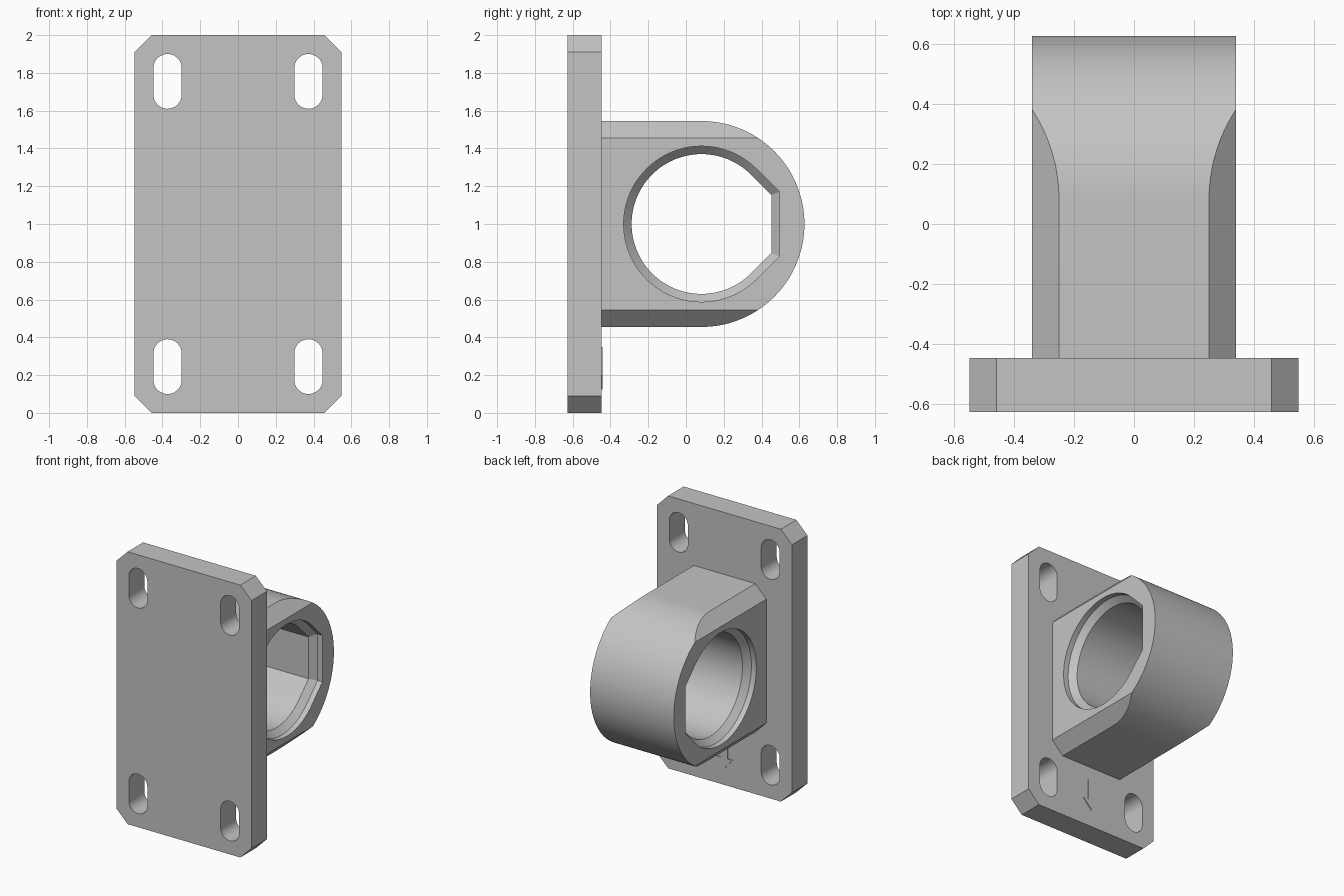
import bpy
import bmesh
from math import cos, sin, tan, pi, radians
from mathutils import Vector

cube = bpy.data.objects.get("Cube")
if cube:
    bpy.data.objects.remove(cube, do_unlink=True)

GREY = bpy.data.materials.new("plain_grey")
GREY.use_nodes = True
TONE = (0.55, 0.55, 0.55, 1)
GREY.diffuse_color = TONE
GREY.node_tree.nodes["Principled BSDF"].inputs["Base Color"].default_value = TONE

# Main dimensions
FRONT, BACK = -0.627, -0.447       # plate faces in y
HUB_Y, HUB_Z = 0.082, 1.0          # bore axis
HUB_R, ARM_W = 0.545, 0.34
CHAMFER = 0.09


def loft(name, rings):
    """Closed solid through matching rings of points."""
    bm = bmesh.new()
    loops = [[bm.verts.new(p) for p in ring] for ring in rings]
    n = len(loops[0])
    for a, b in zip(loops, loops[1:]):
        for i in range(n):
            j = (i + 1) % n
            bm.faces.new((a[i], a[j], b[j], b[i]))
    bm.faces.new(loops[0][::-1])
    bm.faces.new(loops[-1])
    bmesh.ops.recalc_face_normals(bm, faces=bm.faces)
    mesh = bpy.data.meshes.new(name)
    bm.to_mesh(mesh)
    bm.free()
    mesh.materials.append(GREY)
    obj = bpy.data.objects.new(name, mesh)
    bpy.context.collection.objects.link(obj)
    return obj


def along_y(name, outline, y0, y1):
    return loft(name, [[(x, y, z) for x, z in outline] for y in (y0, y1)])


def chamfered_rect(w, z0, z1, c):
    return [(w, z0 + c), (w, z1 - c), (w - c, z1), (c - w, z1),
            (-w, z1 - c), (-w, z0 + c), (c - w, z0), (w - c, z0)]


def arc(cx, cz, r, start, end, steps):
    angles = [radians(start + (end - start) * i / steps) for i in range(steps + 1)]
    return [(cx + r * cos(a), cz + r * sin(a)) for a in angles]


def carve(obj, cutter, operation):
    """Apply a boolean and discard its cutter."""
    cutter.hide_render = True
    mod = obj.modifiers.new("carve", 'BOOLEAN')
    mod.operation = operation
    mod.solver = 'EXACT'
    mod.object = cutter
    bpy.context.view_layer.update()
    graph = bpy.context.evaluated_depsgraph_get()
    mesh = bpy.data.meshes.new_from_object(obj.evaluated_get(graph))
    obj.modifiers.clear()
    obj.data = mesh
    bpy.data.objects.remove(cutter, do_unlink=True)


def smooth(obj):
    bpy.ops.object.select_all(action='DESELECT')
    obj.select_set(True)
    bpy.context.view_layer.objects.active = obj
    bpy.ops.object.shade_smooth_by_angle(angle=radians(30))


# Mounting plate with four vertical slots
plate = along_y("mounting_plate", chamfered_rect(0.548, 0, 2, CHAMFER), FRONT, BACK)
SLOT_R, SLOT_HALF = 0.075, 0.07
for x in (-0.373, 0.373):
    for z in (0.245, 1.755):
        slot = (arc(x, z + SLOT_HALF, SLOT_R, 0, 180, 20)
                + arc(x, z - SLOT_HALF, SLOT_R, 180, 360, 20))
        carve(plate, along_y("slot_cutter", slot, FRONT - 0.1, BACK + 0.1), 'DIFFERENCE')
smooth(plate)

# Rounded arm, its long edges bevelled by a chamfered envelope
profile = [(BACK, HUB_Z - HUB_R)] + arc(HUB_Y, HUB_Z, HUB_R, -90, 90, 72) + [(BACK, HUB_Z + HUB_R)]
arm = loft("bearing_arm", [[(x, y, z) for y, z in profile] for x in (-0.5, 0.5)])
envelope = chamfered_rect(ARM_W, HUB_Z - HUB_R, HUB_Z + HUB_R, CHAMFER)
carve(arm, along_y("envelope_cutter", envelope, BACK - 0.1, 0.8), 'INTERSECT')


# Bore: round, with three flat facets on the outer side
def bore_ring(x, r):
    half = r * tan(pi / 8)
    outline = arc(HUB_Y, HUB_Z, r, 45, 315, 84)
    outline += [(HUB_Y + r, HUB_Z - half), (HUB_Y + r, HUB_Z + half)]
    return [Vector((x, y, z)) for y, z in outline]


WIDE, NARROW = 0.412, 0.37
steps = [(ARM_W + 0.05, WIDE), (ARM_W - 0.04, WIDE), (ARM_W - 0.083, NARROW)]
rings = [bore_ring(-x, r) for x, r in steps]
rings += [bore_ring(x, r) for x, r in reversed(steps)]
carve(arm, loft("bore_cutter", rings), 'DIFFERENCE')
smooth(arm)

# Thin raised arrow below the arm
half_arrow = [(0.03, 0.35), (0.03, 0.2), (0.07, 0.2)]
arrow = half_arrow + [(0, 0.125)] + [(-x, z) for x, z in reversed(half_arrow)]
along_y("down_arrow", arrow, BACK - 0.002, BACK + 0.006)
